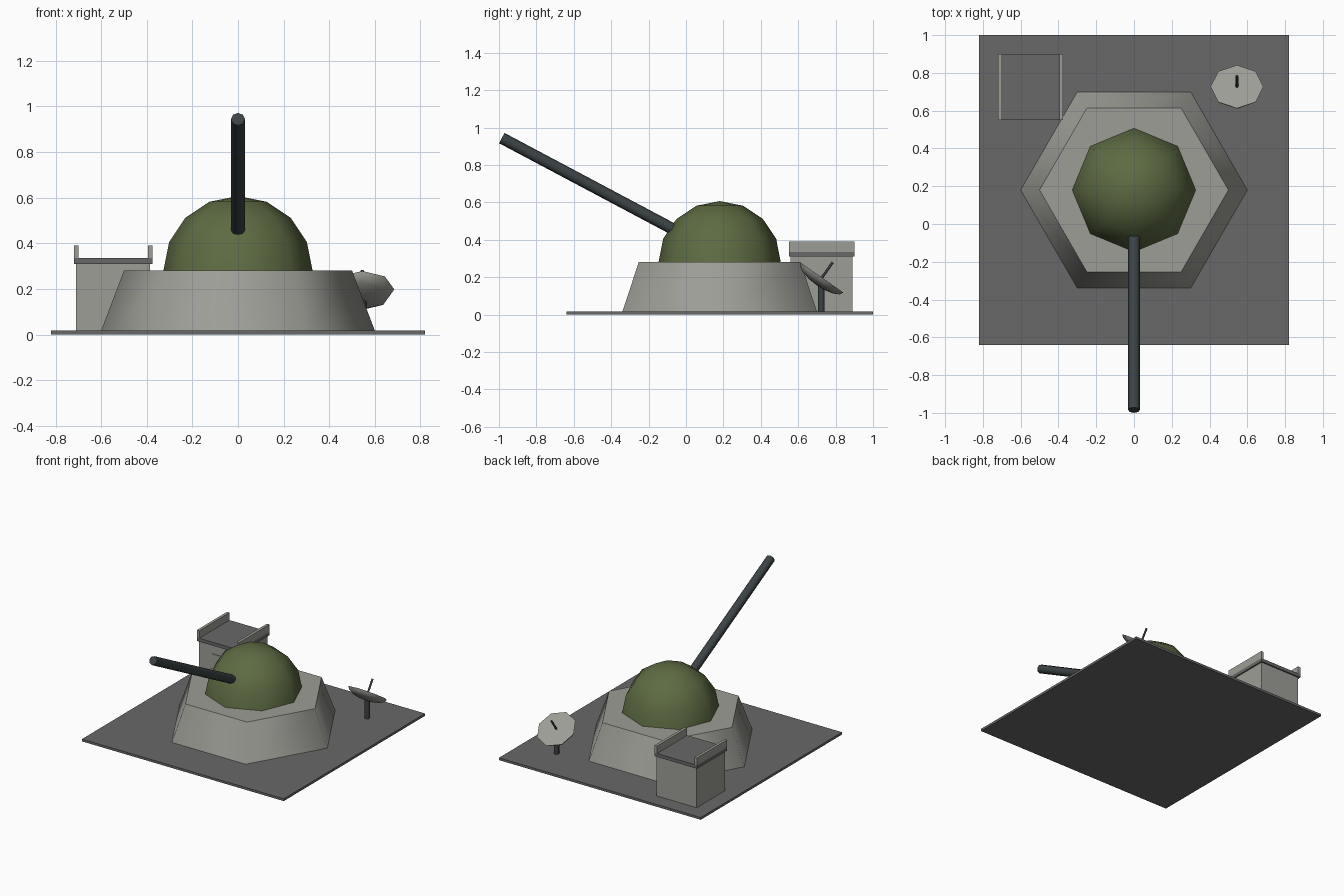
import bpy
import bmesh
from math import sin, cos, pi, tau, radians
from mathutils import Matrix, Vector

cube = bpy.data.objects.get("Cube")
if cube:
    bpy.data.objects.remove(cube, do_unlink=True)


def material(name, rgb):
    mat = bpy.data.materials.new(name)
    mat.use_nodes = True
    colour = (*rgb, 1)
    mat.diffuse_color = colour
    mat.node_tree.nodes["Principled BSDF"].inputs["Base Color"].default_value = colour
    return mat


concrete = material("light concrete", (0.34, 0.34, 0.31))
asphalt = material("dark grey", (0.14, 0.14, 0.14))
olive = material("olive green", (0.11, 0.145, 0.055))
gunmetal = material("gunmetal", (0.045, 0.056, 0.06))


def finish(name, bm, mat, smooth=None):
    bmesh.ops.recalc_face_normals(bm, faces=bm.faces)
    mesh = bpy.data.meshes.new(name)
    bm.to_mesh(mesh)
    bm.free()
    mesh.materials.append(mat)
    obj = bpy.data.objects.new(name, mesh)
    bpy.context.collection.objects.link(obj)
    if smooth:
        bpy.ops.object.select_all(action="DESELECT")
        obj.select_set(True)
        bpy.context.view_layer.objects.active = obj
        bpy.ops.object.shade_smooth_by_angle(angle=radians(smooth))
    return obj


def box(name, low, high, mat):
    low, high = Vector(low), Vector(high)
    bm = bmesh.new()
    bmesh.ops.create_cube(bm, size=1)
    bmesh.ops.scale(bm, vec=high - low, verts=bm.verts)
    bmesh.ops.translate(bm, vec=(low + high) / 2, verts=bm.verts)
    return finish(name, bm, mat)


def lathe(name, profile, sides, origin, mat, axis=(0, 0, 1), smooth=62):
    """Turn (radius, height) points about an axis; both ends are closed."""
    bm = bmesh.new()
    rings = []
    for r, h in profile:
        if r == 0:
            rings.append([bm.verts.new((0, 0, h))] * sides)
        else:
            rings.append([bm.verts.new((r * cos(tau * i / sides), r * sin(tau * i / sides), h))
                          for i in range(sides)])
    for a, b in zip(rings, rings[1:]):
        for i in range(sides):
            j = (i + 1) % sides
            bm.faces.new(dict.fromkeys((a[i], a[j], b[j], b[i])))
    for ring in (rings[0], rings[-1]):
        if ring[0] is not ring[1]:
            bm.faces.new(ring)
    turn = Vector((0, 0, 1)).rotation_difference(Vector(axis)).to_matrix().to_4x4()
    bm.transform(Matrix.Translation(origin) @ turn)
    return finish(name, bm, mat, smooth)


def rod(name, start, end, radius, mat):
    start, end = Vector(start), Vector(end)
    length = (end - start).length
    return lathe(name, [(radius, 0), (radius, length)], 8, start, mat, (end - start).normalized())


# Ground slab
ground = 0.017
box("ground_slab", (-0.82, -0.64, 0), (0.82, 1, ground), asphalt)

# Hexagonal emplacement with domed turret and raised barrel
lathe("hexagonal_base", [(0.6, ground), (0.5, 0.28)], 6, (0, 0.18, 0), concrete)
quarter = [k * pi / 16 * 2 for k in range(5)]
dome = [(0.327 * cos(a) if k < 4 else 0, 0.327 * sin(a)) for k, a in enumerate(quarter)]
lathe("turret_dome", dome, 8, (0, 0.18, 0.28), olive)
rod("gun_barrel", (0, 0.08, 0.378), (0, -0.985, 0.944), 0.031, gunmetal)

# Bunker hut with overhanging roof, two parapets and a front shutter
box("hut_walls", (-0.71, 0.56, ground), (-0.385, 0.89, 0.31), concrete)
box("hut_roof", (-0.72, 0.55, 0.31), (-0.375, 0.9, 0.335), asphalt)
for side, x in (("right", -0.72), ("left", -0.395)):
    box(side + "_parapet", (x, 0.55, 0.335), (x + 0.02, 0.9, 0.39), concrete)
box("hut_shutter", (-0.6, 0.555, 0.14), (-0.49, 0.561, 0.245), concrete)

# Tilted dish on a post with a feed rod
tilt = Vector((0, sin(radians(35)), cos(radians(35))))
centre = Vector((0.545, 0.727, 0.198))
bowl = [(0.14 * cos(a) if k < 4 else 0, -0.05 * sin(a)) for k, a in enumerate(quarter)]
lathe("dish", bowl, 8, centre, concrete, tilt)
rod("dish_post", (0.545, 0.723, ground), (0.545, 0.723, 0.17), 0.018, gunmetal)
rod("dish_feed", centre - tilt * 0.01, centre + tilt * 0.1, 0.007, gunmetal)
